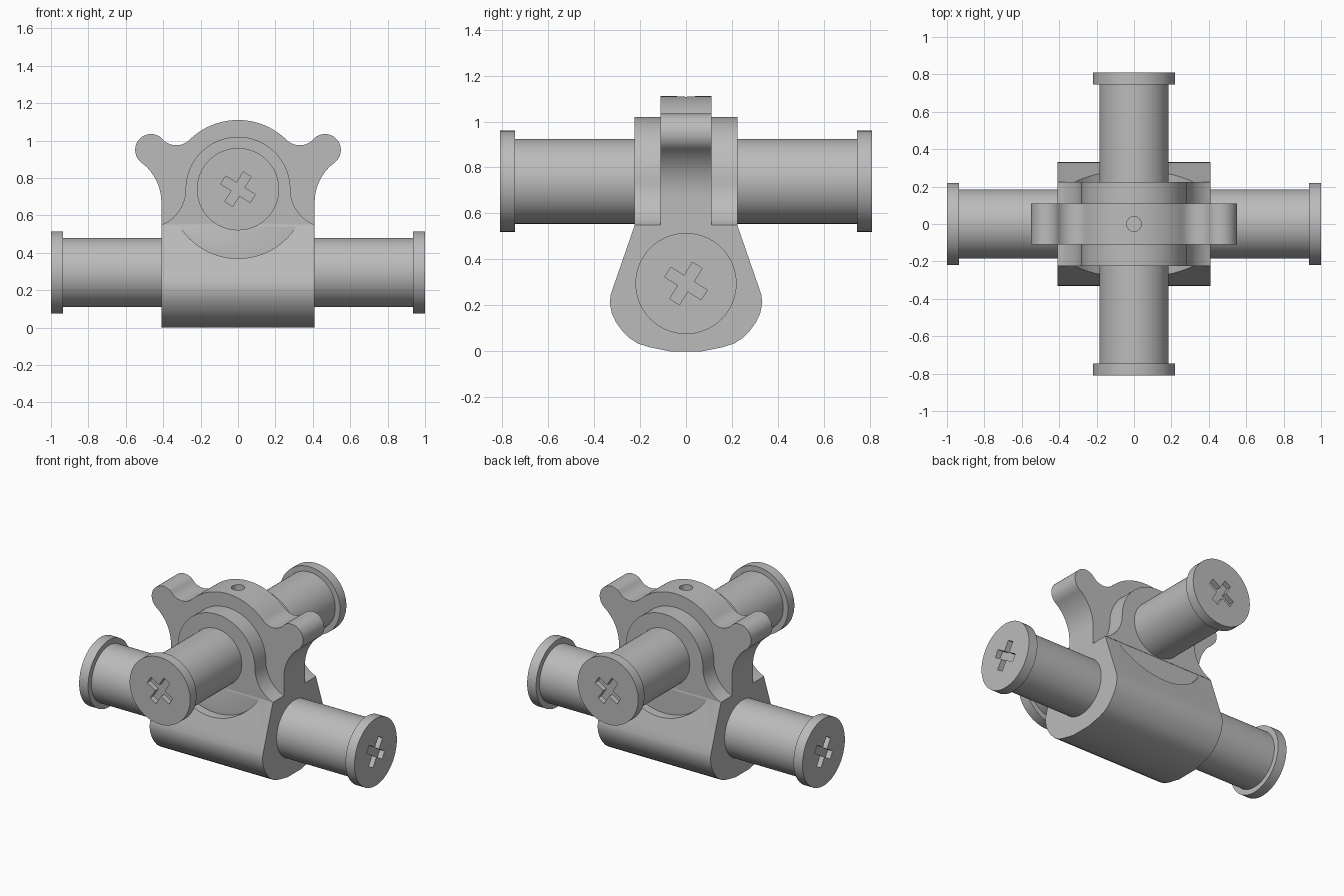
import bpy, bmesh, math
from mathutils import Matrix

cube = bpy.data.objects.get("Cube")
if cube:
    bpy.data.objects.remove(cube, do_unlink=True)

grey = bpy.data.materials.new("grey metal")
grey.use_nodes = True
colour = (0.5, 0.5, 0.5, 1)
grey.diffuse_color = colour
grey.node_tree.nodes["Principled BSDF"].inputs["Base Color"].default_value = colour

AXIS_Z = 0.74      # height of the upper axle
LOW_Z = 0.295      # height of the lower axle


def add_object(name, bm):
    bmesh.ops.recalc_face_normals(bm, faces=bm.faces)
    mesh = bpy.data.meshes.new(name)
    bm.to_mesh(mesh)
    bm.free()
    mesh.materials.append(grey)
    obj = bpy.data.objects.new(name, mesh)
    bpy.context.collection.objects.link(obj)
    return obj


def arc(cx, cz, r, start, end, steps=16):
    angles = [math.radians(start + (end - start) * i / steps) for i in range(steps + 1)]
    return [(cx + r * math.cos(a), cz + r * math.sin(a)) for a in angles]


def mirrored(half):
    """Close a right-hand outline with its mirror image."""
    return half + [(-a, b) for a, b in reversed(half) if a > 1e-4]


def extrude(name, outline, axis, low, high):
    bm = bmesh.new()
    place = (lambda a, t, b: (t, a, b)) if axis == "x" else (lambda a, t, b: (a, t, b))
    face = bm.faces.new([bm.verts.new(place(a, low, b)) for a, b in outline])
    out = bmesh.ops.extrude_face_region(bm, geom=[face], use_keep_orig=True)
    moved = [v for v in out["geom"] if isinstance(v, bmesh.types.BMVert)]
    bmesh.ops.translate(bm, verts=moved, vec=place(0, high - low, 0))
    return add_object(name, bm)


def select_only(obj):
    bpy.ops.object.select_all(action="DESELECT")
    obj.select_set(True)
    bpy.context.view_layer.objects.active = obj


def cut(obj, cutter):
    cutter.hide_render = True
    mod = obj.modifiers.new("cut", "BOOLEAN")
    mod.operation = "DIFFERENCE"
    mod.solver = "EXACT"
    mod.object = cutter
    select_only(obj)
    bpy.ops.object.modifier_apply(modifier=mod.name)
    bpy.data.objects.remove(cutter, do_unlink=True)


def smooth(obj):
    select_only(obj)
    bpy.ops.object.shade_smooth_by_angle(angle=math.radians(30))


def axle(name, half, height, turn):
    """Flanged round bar along x with a cross slot in each end."""
    bm = bmesh.new()
    sides, rim = 64, half - 0.065
    profile = [(0.22, -half), (0.22, -rim), (0.185, -rim),
               (0.185, rim), (0.22, rim), (0.22, half)]
    rings = []
    for r, t in profile:
        rings.append([bm.verts.new((t, y, z)) for y, z in arc(0, 0, r, 0, 360, sides)[:-1]])
    for a, b in zip(rings, rings[1:]):
        for i in range(sides):
            j = (i + 1) % sides
            bm.faces.new((a[i], a[j], b[j], b[i]))
    bm.faces.new(rings[0])
    bm.faces.new(rings[-1])
    bar = add_object(name, bm)
    for end in (-1, 1):
        for tilt in (32, 122):
            slot = bmesh.new()
            bmesh.ops.create_cube(slot, size=1, matrix=(
                Matrix.Translation((end * half, 0, 0))
                @ Matrix.Rotation(math.radians(-tilt * end), 4, "X")
                @ Matrix.Diagonal((0.07, 0.05, 0.187, 1))))
            cut(bar, add_object("slot_cutter", slot))
    bar.data.transform(Matrix.Translation((0, 0, height)) @ Matrix.Rotation(turn, 4, "Z"))
    smooth(bar)


# Lower body: rounded wedge section running left to right
half_section = [(0.07, 0), (0.16, 0.018), (0.21, 0.034), (0.25, 0.06), (0.28, 0.092),
                (0.305, 0.127), (0.323, 0.165), (0.332, 0.21), (0.328, 0.245),
                (0.313, 0.29), (0.223, 0.55)]
body = extrude("lower_body", mirrored(half_section), "x", -0.41, 0.41)

# Round flats milled into the body's front and back
for side in (-1, 1):
    near, far = sorted((side * 0.2245, side * 0.5))
    cut(body, extrude("flat_cutter", arc(0, AXIS_Z, 0.37, 0, 360, 96)[:-1], "y", near, far))
smooth(body)

# Bearing boss with flared feet
boss_half = (arc(0, AXIS_Z, 0.28, 90, 0, 24) + arc(0.484, AXIS_Z, 0.204, 180, 248.7)[1:-1]
             + [(0.41, 0.55)])
smooth(extrude("bearing_boss", mirrored(boss_half), "y", -0.225, 0.225))

# Central plate with two rounded ears
plate_half = (arc(0, AXIS_Z, 0.37, 90, 45.4)
              + arc(0.33, 1.075, 0.1, 225.4, 317.2)[1:]
              + arc(0.465, 0.95, 0.085, 137.2, -53.1, 24)[1:]
              + arc(0.675, 0.67, 0.265, 126.9, 180)[1:]
              + [(0.41, 0.55)])
plate = extrude("eared_plate", mirrored(plate_half), "y", -0.11, 0.11)

# Oil hole in the top of the plate
hole = bmesh.new()
bmesh.ops.create_cone(hole, cap_ends=True, segments=32, radius1=0.04, radius2=0.04,
                      depth=0.3, matrix=Matrix.Translation((0, 0, 1.09)))
cut(plate, add_object("hole_cutter", hole))
smooth(plate)

# Crossed axles
axle("lower_axle", 1.0, LOW_Z, 0)
axle("upper_axle", 0.81, AXIS_Z, -math.pi / 2)
